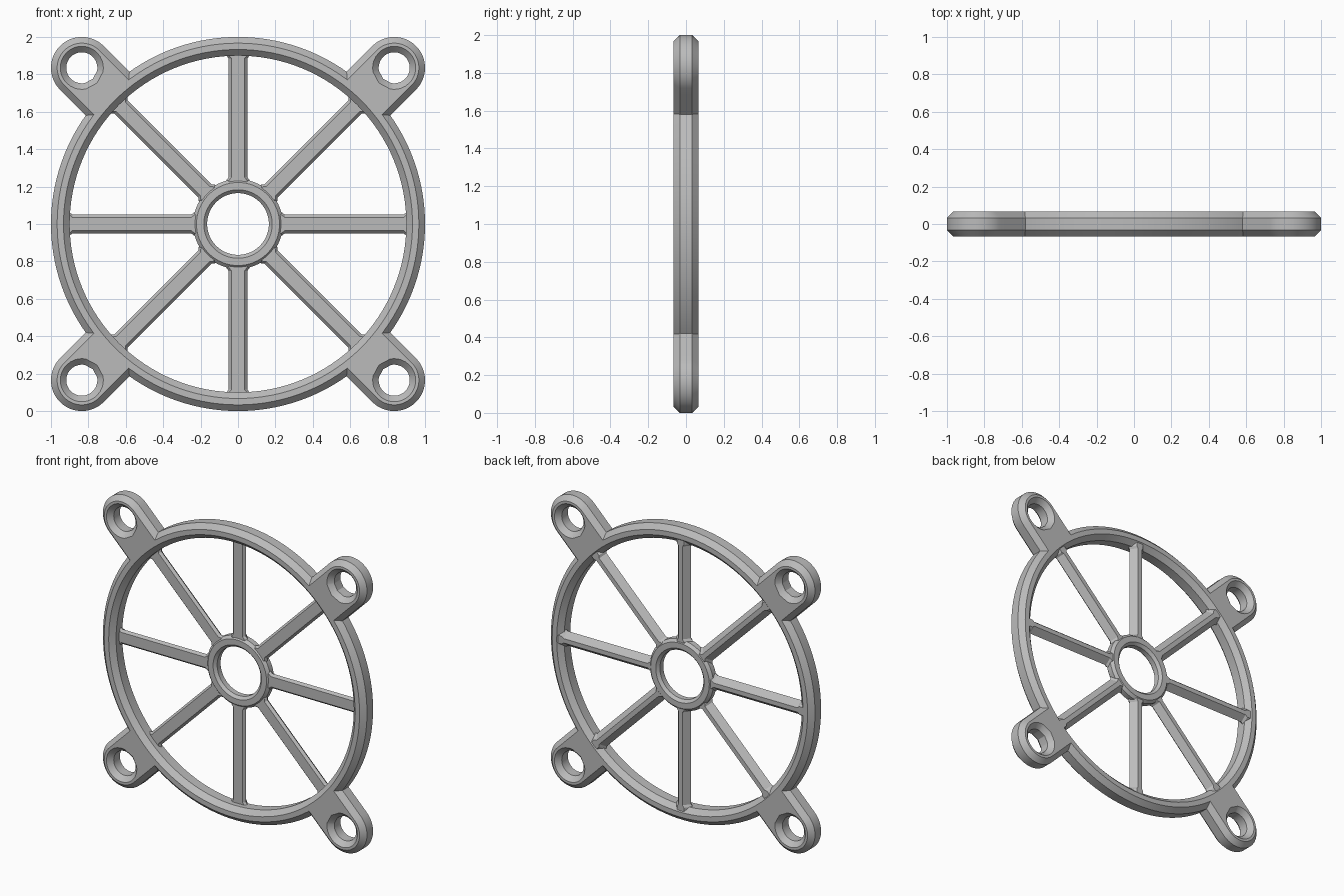
import bpy, bmesh, math
from mathutils import Matrix, Vector

default = bpy.data.objects.get("Cube")
if default:
    bpy.data.objects.remove(default, do_unlink=True)

HALF = 0.066      # half thickness of the frame
BEVEL = 0.033     # chamfer size
HOLE_AT = 0.835   # screw hole offset along x and z

grey = bpy.data.materials.new("light_grey")
grey.use_nodes = True
colour = (0.5, 0.5, 0.5, 1)
grey.diffuse_color = colour
grey.node_tree.nodes["Principled BSDF"].inputs["Base Color"].default_value = colour


def skin(name, loops, angle=0.0, closed=True):
    """Join matching loops into a solid, turned about the y axis."""
    bm = bmesh.new()
    rings = [[bm.verts.new(p) for p in loop] for loop in loops]
    pairs = list(zip(rings, rings[1:]))
    if closed:
        pairs.append((rings[-1], rings[0]))
    else:
        bm.faces.new(rings[0])
        bm.faces.new(rings[-1])
    for a, b in pairs:
        for i in range(len(a)):
            j = (i + 1) % len(a)
            bm.faces.new((a[i], a[j], b[j], b[i]))
    bmesh.ops.recalc_face_normals(bm, faces=bm.faces)
    bm.transform(Matrix.Translation((0, 0, 1)) @ Matrix.Rotation(angle, 4, 'Y'))
    mesh = bpy.data.meshes.new(name)
    bm.to_mesh(mesh)
    bm.free()
    mesh.materials.append(grey)
    mesh.shade_smooth()
    mesh.set_sharp_from_angle(angle=math.radians(30))
    obj = bpy.data.objects.new(name, mesh)
    bpy.context.collection.objects.link(obj)
    return obj


def circle(r, y, n):
    return [Vector((r * math.cos(math.tau * i / n), y, r * math.sin(math.tau * i / n)))
            for i in range(n)]


def chamfered_band(outer, inner, front, back, bevel):
    """Octagonal cross-section as (radius, y) pairs."""
    return [(outer, front + bevel), (outer, back - bevel),
            (outer - bevel, back), (inner + bevel, back),
            (inner, back - bevel), (inner, front + bevel),
            (inner + bevel, front), (outer - bevel, front)]


# Outer ring and hub
skin("outer_ring", [circle(r, y, 128) for r, y in
                    chamfered_band(1.0, 0.9, -HALF, HALF, BEVEL)])
skin("hub", [circle(r, y, 64) for r, y in
             chamfered_band(0.24, 0.165, -0.008, 0.065, 0.018)])


# Spokes, flared slightly where they meet the hub and ring
def spoke_section(x, flare):
    half = [(0.035, 0.0), (0.05, 0.016), (0.015, 0.06)]
    side = [(w + flare, y) for w, y in half]
    return [Vector((x, y, w)) for w, y in side] + \
           [Vector((x, y, -w)) for w, y in reversed(side)]


for k in range(8):
    skin(f"spoke_{k + 1}",
         [spoke_section(x, f) for x, f in
          ((0.2, 0.012), (0.235, 0.012), (0.25, 0), (0.885, 0), (0.9, 0.012), (0.94, 0.012))],
         k * math.tau / 8, closed=False)


# Corner mounting tabs with chamfered screw holes
centre = HOLE_AT * math.sqrt(2)
tab_length = centre - 0.935


def tab_outline(r):
    pts = [(r * math.cos(a), r * math.sin(a)) for a in
           (math.pi * (i / 32 - 0.5) for i in range(33))]
    top = [(-tab_length * i / 6, r) for i in range(1, 7)]
    bottom = [(x, -z) for x, z in reversed(top)]
    return pts + top + [(-tab_length, 0)] + bottom


def tab_loop(r, y):
    return [Vector((centre + x, y, z)) for x, z in tab_outline(r)]


def hole_loop(r, y):
    angles = [math.atan2(z, x) for x, z in tab_outline(0.165)]
    return [Vector((centre + r * math.cos(a), y, r * math.sin(a))) for a in angles]


edge = HALF - BEVEL
tab_loops = [tab_loop(0.165, -edge), tab_loop(0.165, edge), tab_loop(0.165 - BEVEL, HALF),
             hole_loop(0.115, HALF), hole_loop(0.083, edge),
             hole_loop(0.083, -edge), hole_loop(0.115, -HALF),
             tab_loop(0.165 - BEVEL, -HALF)]
for k, place in enumerate(("lower_left", "lower_right", "upper_right", "upper_left")):
    skin(f"mounting_tab_{place}", tab_loops, math.pi / 4 + k * math.pi / 2)
